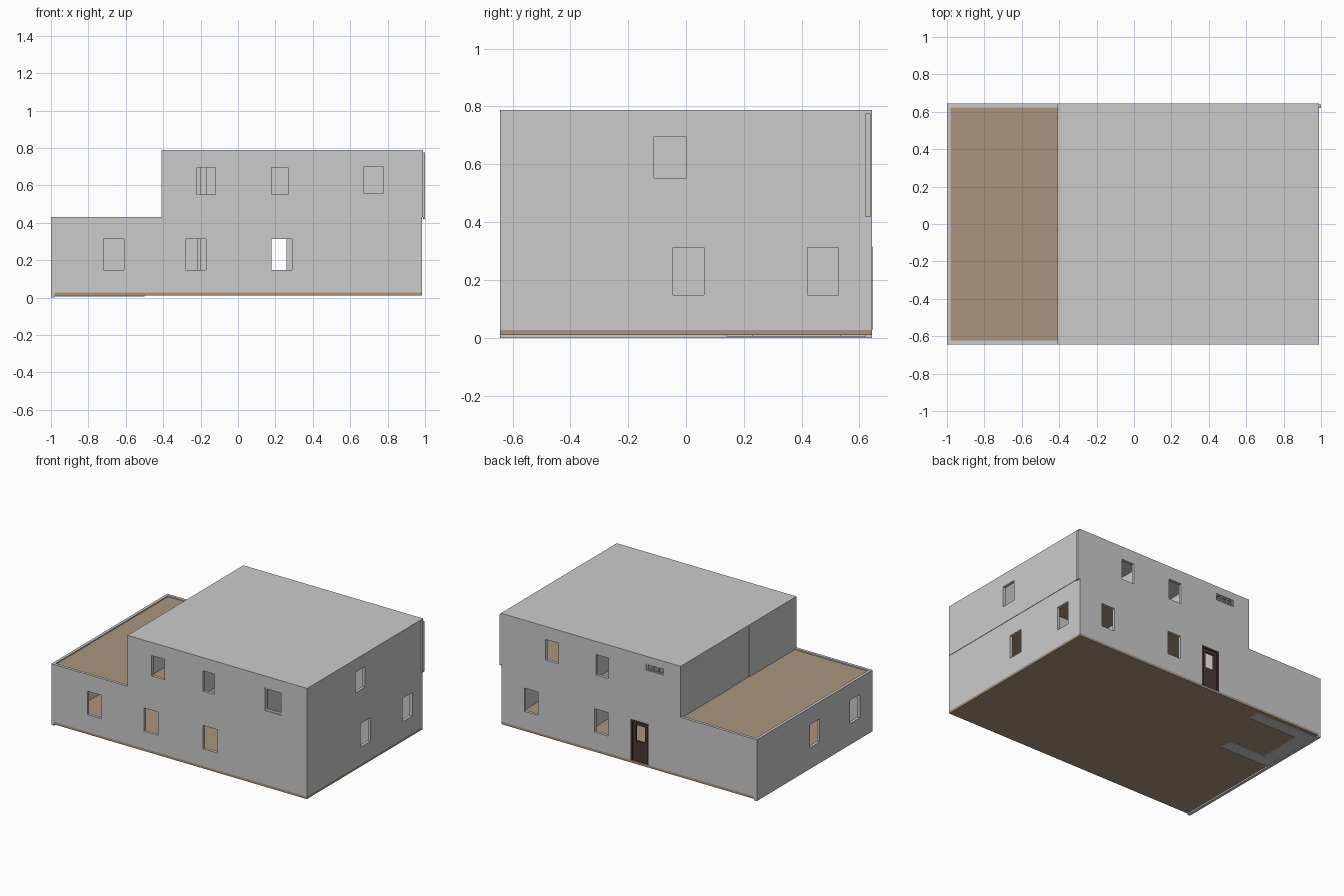
import bpy, bmesh

if "Cube" in bpy.data.objects:
    bpy.data.objects.remove(bpy.data.objects["Cube"])


def material(name, rgb):
    m = bpy.data.materials.new(name)
    m.diffuse_color = (*rgb, 1)
    m.use_nodes = True
    m.node_tree.nodes["Principled BSDF"].inputs["Base Color"].default_value = m.diffuse_color
    return m


BROWN = material("floor_brown", (0.41, 0.30, 0.21))
DARK = material("door_dark", (0.07, 0.04, 0.036))


def wall(name, axis, span, zs, depth, holes=(), mat=None):
    """Upright panel along axis 'x' or 'y' with rectangular holes (a0, a1, z0, z1)."""
    A = sorted({*span, *[v for h in holes for v in h[:2]]})
    Z = sorted({*zs, *[v for h in holes for v in h[2:]]})
    bm = bmesh.new()
    cache = {}

    def vert(i, j, k):
        if (i, j, k) not in cache:
            a, d = A[i], depth[k]
            cache[i, j, k] = bm.verts.new((a, d, Z[j]) if axis == 'x' else (d, a, Z[j]))
        return cache[i, j, k]

    def solid(i, j):
        if not (0 <= i < len(A) - 1 and 0 <= j < len(Z) - 1):
            return False
        a, z = (A[i] + A[i + 1]) / 2, (Z[j] + Z[j + 1]) / 2
        return not any(h[0] < a < h[1] and h[2] < z < h[3] for h in holes)

    for i in range(len(A) - 1):
        for j in range(len(Z) - 1):
            if not solid(i, j):
                continue
            ring = [(i, j), (i + 1, j), (i + 1, j + 1), (i, j + 1)]
            for k in (0, 1):
                bm.faces.new([vert(*p, k) for p in ring])
            for n, (di, dj) in enumerate([(0, -1), (1, 0), (0, 1), (-1, 0)]):
                if not solid(i + di, j + dj):
                    p, q = ring[n], ring[(n + 1) % 4]
                    bm.faces.new([vert(*p, 0), vert(*q, 0), vert(*q, 1), vert(*p, 1)])
    bmesh.ops.recalc_face_normals(bm, faces=bm.faces)
    me = bpy.data.meshes.new(name)
    bm.to_mesh(me)
    bm.free()
    ob = bpy.data.objects.new(name, me)
    bpy.context.collection.objects.link(ob)
    if mat:
        me.materials.append(mat)
    return ob


def box(name, x, y, z, mat=None):
    return wall(name, 'x', x, z, y, (), mat)


T = 0.02
F, B = (-0.643, -0.643 + T), (0.643 - T, 0.643)      # front and back wall depths
IN = (F[1], B[0])
G, U = (0.027, 0.43), (0.43, 0.776)                  # lower and upper storey heights
WG, WU = (0.148, 0.312), (0.552, 0.696)              # window heights

# Floors and roof
box("ground_floor", (-0.98, 0.985), (-0.643, 0.643), (0.01, 0.027), BROWN)
box("upper_floor_deck", (-0.98, 0.969), IN, (0.405, 0.422), BROWN)
box("roof", (-0.408, 0.988), (-0.643, 0.643), (0.776, 0.788))

# Lower storey walls
wall("lower_front_wall", 'x', (-0.98, 0.985), G, F,
     [(a, a + 0.11, *WG) for a in (-0.72, -0.28, 0.18)])
wall("lower_back_wall", 'x', (-0.98, 0.985), G, B,
     [(0.155, 0.26, *WG), (0.70, 0.805, *WG), (-0.16, -0.02, 0.027, 0.315)])
wall("lower_left_wall", 'y', (-0.643, 0.643), (0, 0.43), (-1, -0.98),
     [(-0.055, 0.055, *WG), (-0.50, -0.39, *WG)])
wall("lower_right_wall", 'y', IN, G, (0.965, 0.985),
     [(-0.045, 0.062, *WG), (0.42, 0.527, *WG)])

# Upper storey walls
wall("upper_front_wall", 'x', (-0.408, 0.988), U, F,
     [(-0.22, -0.12, *WU), (0.18, 0.268, *WU), (0.66, 0.79, 0.545, 0.707)])
wall("upper_back_wall", 'x', (-0.408, 0.988), U, B,
     [(0.15, 0.25, *WU), (0.54, 0.64, *WU), (-0.28, -0.14, 0.69, 0.735)])
wall("upper_right_wall", 'y', IN, U, (0.968, 0.988), [(-0.11, 0.0, *WU)])
wall("upper_left_wall", 'y', IN, (0.422, 0.776), (-0.408, -0.388), [(-0.12, 0.07, 0.422, 0.776)])
box("deck_wall_panel", (-0.404, -0.386), (-0.12, 0.07), (0.422, 0.776))
box("back_corner_strip", (0.988, 1.0), (0.62, 0.64), (0.42, 0.775))

# Front door leaf with its frame
wall("door_frame", 'x', (-0.16, -0.02), (0.027, 0.315), (0.621, 0.645),
     [(-0.148, -0.032, 0.027, 0.303)], DARK)
wall("door_leaf", 'x', (-0.148, -0.032), (0.027, 0.303), (0.624, 0.636),
     [(-0.125, -0.055, 0.17, 0.28)], DARK)

# Window frames
wall("large_window_frame", 'x', (0.66, 0.79), (0.545, 0.707), (-0.636, -0.628),
     [(0.672, 0.778, 0.56, 0.697)])
wall("small_window_frame", 'x', (-0.28, -0.14), (0.69, 0.735), (0.627, 0.636),
     [(a, a + 0.035, 0.697, 0.728) for a in (-0.272, -0.228, -0.184)])

# Kitchen counter in a U shape, its underside showing below the floor
for n, (x, y) in enumerate([((-0.98, -0.88), (0.14, 0.623)),
                            ((-0.88, -0.50), (0.535, 0.623)),
                            ((-0.88, -0.60), (0.14, 0.23))]):
    box(f"kitchen_counter_{n + 1}", x, y, (0.005, 0.13))

# Lower partitions
LZ = (0.027, 0.405)
box("lower_partition_middle", (-0.22, -0.20), (-0.25, B[0]), LZ)
box("lower_partition_right", (0.45, 0.47), (-0.25, B[0]), LZ)
box("lower_partition_bath", (0.47, 0.965), (0.2, 0.22), LZ)

# Upper corridor walls and room dividers
UZ = (0.422, 0.776)
for name, y, doors in [("corridor_front_wall", (-0.14, -0.12), (-0.3, 0.45)),
                       ("corridor_back_wall", (0.06, 0.08), (-0.2, 0.45))]:
    wall(name, 'x', (-0.386, 0.968), UZ, y, [(d, d + 0.13, 0.422, 0.70) for d in doors])
for n, x in enumerate((0.03, 0.62)):
    box(f"front_room_divider_{n + 1}", (x, x + T), (F[1], -0.14), UZ)
for n, x in enumerate((-0.03, 0.38)):
    box(f"back_room_divider_{n + 1}", (x, x + T), (0.08, B[0]), UZ)
